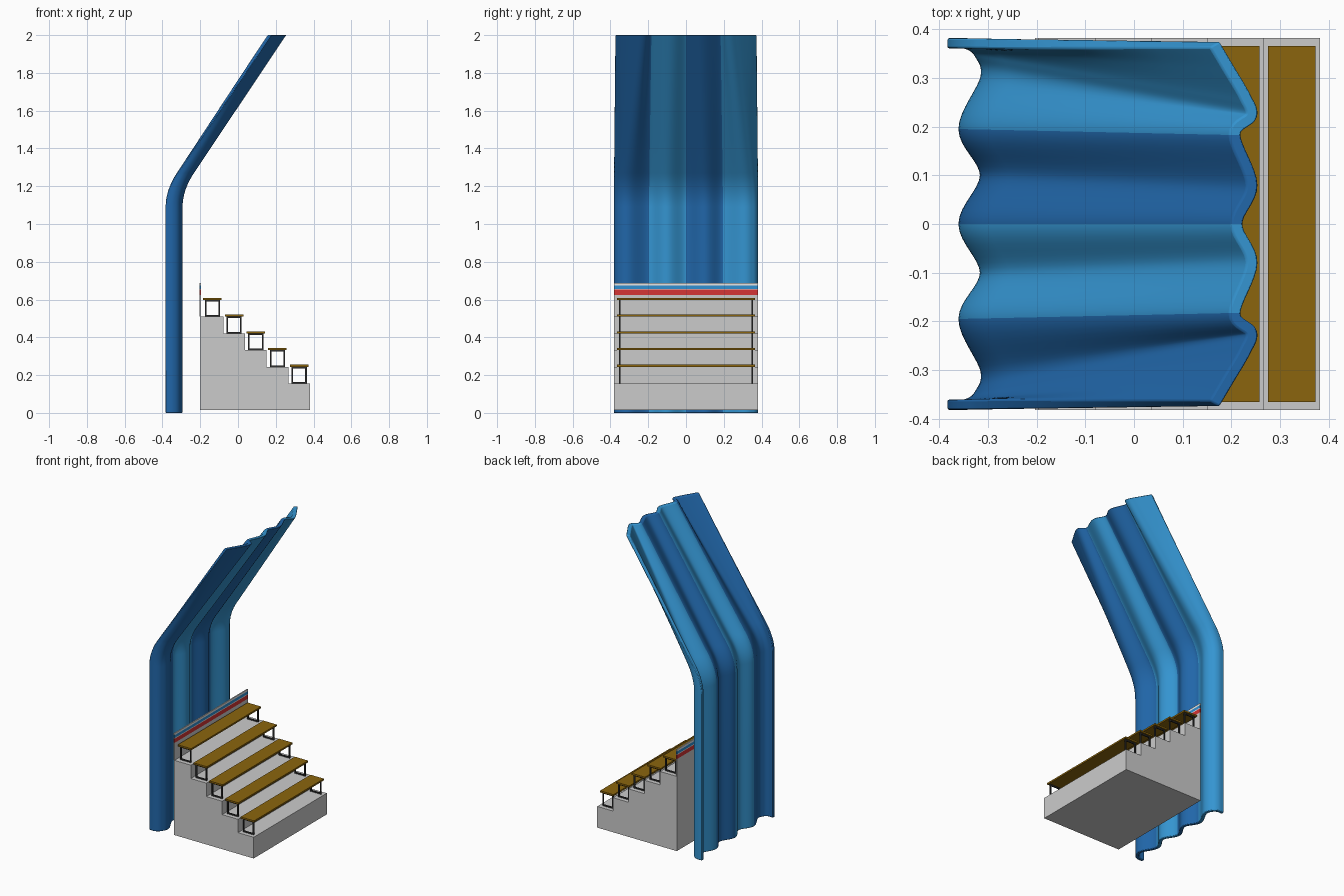
import bpy, bmesh, math
from mathutils import Vector

if "Cube" in bpy.data.objects:
    bpy.data.objects.remove(bpy.data.objects["Cube"])


def mat(name, rgb):
    m = bpy.data.materials.new(name)
    m.diffuse_color = (*rgb, 1)
    m.use_nodes = True
    m.node_tree.nodes["Principled BSDF"].inputs["Base Color"].default_value = m.diffuse_color
    return m


LIGHT = mat("light blue", (0.035, 0.30, 0.64))
DEEP = mat("deep blue", (0.015, 0.135, 0.40))
CONCRETE = mat("concrete grey", (0.60, 0.60, 0.60))
WOOD = mat("bench wood", (0.26, 0.13, 0.004))
METAL = mat("dark metal", (0.03, 0.03, 0.03))
RED = mat("stripe red", (0.66, 0.035, 0.035))
SKY = mat("stripe blue", (0.03, 0.28, 0.65))
WHITE = mat("stripe white", (0.80, 0.80, 0.80))


def finish(bm, name, mats):
    bmesh.ops.recalc_face_normals(bm, faces=bm.faces)
    me = bpy.data.meshes.new(name)
    bm.to_mesh(me)
    bm.free()
    for m in mats:
        me.materials.append(m)
    ob = bpy.data.objects.new(name, me)
    bpy.context.collection.objects.link(ob)
    return ob


def add_box(bm, lo, hi):
    vs = bmesh.ops.create_cube(bm, size=1)["verts"]
    for v in vs:
        v.co = Vector([lo[i] + (v.co[i] + 0.5) * (hi[i] - lo[i]) for i in range(3)])


def box(name, lo, hi, m):
    bm = bmesh.new()
    add_box(bm, lo, hi)
    return finish(bm, name, [m])


# ---- corrugated shell: half profiles (y, x) at the ground and at the top
BOTTOM = [(0, -.35), (.10, -.306), (.195, -.35), (.30, -.305), (.35, -.318), (.370, -.345), (.371, -.383)]
TOP = [(0, .212), (.08, .243), (.183, .208), (.222, .242), (.26, .230), (.32, .195), (.369, .166)]
SUB = 8
HALF = 0.0105


def full(p):
    return [Vector((-y, x)) for y, x in reversed(p[1:])] + [Vector(q) for q in p]


def spline(p):
    out = []
    ext = [p[0] * 2 - p[1]] + p + [p[-1] * 2 - p[-2]]
    for i in range(1, len(ext) - 2):
        a, b, c, d = ext[i - 1:i + 3]
        for k in range(SUB):
            t = k / SUB
            out.append(0.5 * (2 * b + (c - a) * t + (2 * a - 5 * b + 4 * c - d) * t * t
                              + (3 * b - a - 3 * c + d) * t ** 3))
    return out + [p[-1]]


def rise(z, z0=1.18, r=0.09):
    """Straight up, then leaning forward, with a rounded bend."""
    if z <= z0 - r:
        return 0
    if z >= z0 + r:
        return (z - z0) / (2 - z0)
    return (z - z0 + r) ** 2 / (4 * r) / (2 - z0)


lo, hi = full(BOTTOM), full(TOP)
zs = [0, 0.55] + [1.09 + 0.02 * i for i in range(10)] + [1.45, 1.65, 1.83, 2.0]
bm = bmesh.new()
rows = []
for z in zs:
    t = rise(z)
    line = spline([a.lerp(b, t) for a, b in zip(lo, hi)])
    n = len(line)
    front, back = [], []
    for i, p in enumerate(line):
        d = (line[min(i + 1, n - 1)] - line[max(i - 1, 0)]).normalized()
        nrm = Vector((-d.y, d.x)) * HALF * (1 + 0.15 * t)
        f, b = p + nrm, p - nrm
        front.append(bm.verts.new((f.y, f.x, z)))
        back.append(bm.verts.new((b.y, b.x, z)))
    rows.append((front, back))

mid = (n - 1) // 2


def band(i):
    # four alternating colour bands across the width
    if i < mid - 2 * SUB:
        return 1
    if i < mid:
        return 0
    return 1 if i < mid + 2 * SUB else 0


def quad(vs, i):
    bm.faces.new(vs).material_index = band(i)


for (f0, b0), (f1, b1) in zip(rows, rows[1:]):
    for i in range(n - 1):
        quad((f0[i], f0[i + 1], f1[i + 1], f1[i]), i)
        quad((b0[i], b1[i], b1[i + 1], b0[i + 1]), i)
    for i in (0, n - 1):
        quad((f0[i], f1[i], b1[i], b0[i]), i)
for f, b in (rows[0], rows[-1]):
    for i in range(n - 1):
        quad((f[i], b[i], b[i + 1], f[i + 1]), i)
shell = finish(bm, "corrugated_shell", [LIGHT, DEEP])
bev = shell.modifiers.new("rounded rim", "BEVEL")
bev.width = 0.006
bev.segments = 2
bev.limit_method = 'ANGLE'
bev.angle_limit = math.radians(45)
bpy.context.view_layer.objects.active = shell
shell.select_set(True)
bpy.ops.object.shade_smooth_by_angle(angle=math.radians(50))
shell.select_set(False)

# ---- stepped concrete stand, extruded side profile
N, RUN = 5, 0.115
X0, Y = 0.382, 0.382
tops = [0.155 + 0.0885 * i for i in range(N)]
pts = [(-0.2, 0.015), (X0, 0.015)]
for i, z in enumerate(tops):
    pts += [(X0 - RUN * i, z), (X0 - RUN * (i + 1) if i < N - 1 else -0.2, z)]
bm = bmesh.new()
face = bm.faces.new([bm.verts.new((x, -Y, z)) for x, z in pts])
ext = bmesh.ops.extrude_face_region(bm, geom=[face])["geom"]
bmesh.ops.translate(bm, vec=(0, 2 * Y, 0), verts=[v for v in ext if isinstance(v, bmesh.types.BMVert)])
finish(bm, "stepped_stand", [CONCRETE])

# ---- thin back wall with painted stripes
levels = [(0.51, CONCRETE), (0.625, RED), (0.652, WHITE), (0.657, SKY), (0.675, WHITE), (0.688, None)]
for k, ((z0, m), (z1, _)) in enumerate(zip(levels, levels[1:])):
    box(f"back_wall_band_{k + 1}", (-0.203, -Y, z0), (-0.196, Y, z1), m)

# ---- benches: plank seat on two square frames
B = 0.008
for i, z in enumerate(tops):
    cx = 0.324 - RUN * i
    s = z + 0.089
    box(f"bench_seat_{i + 1}", (cx - 0.049, -0.365, s), (cx + 0.049, 0.365, s + 0.011), WOOD)
    bm = bmesh.new()
    for y in (-0.351, 0.351):
        y0, y1 = y - B / 2, y + B / 2
        for px in (cx - 0.036, cx + 0.036):
            add_box(bm, (px - B / 2, y0, z), (px + B / 2, y1, s))
        for bz in (z, s - B):
            add_box(bm, (cx - 0.032, y0, bz), (cx + 0.032, y1, bz + B))
    finish(bm, f"bench_frame_{i + 1}", [METAL])
